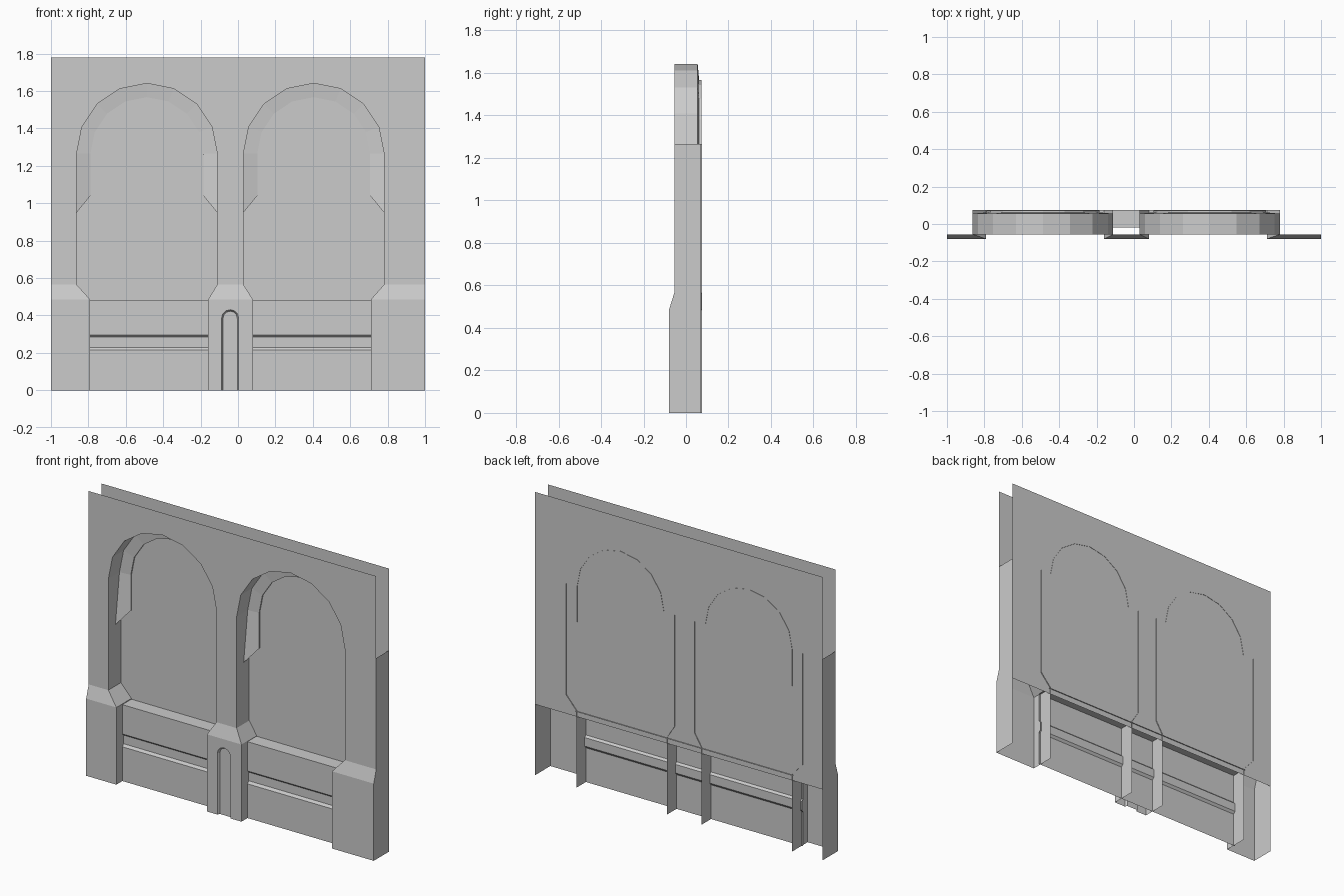
import bpy, math

if "Cube" in bpy.data.objects:
    bpy.data.objects.remove(bpy.data.objects["Cube"])

FRONT, BASE, BACK = -0.055, -0.08, 0.07     # depth planes
SPRING, TOP = 1.265, 1.78                   # arch spring line, wall top
CENTRES = (-0.487, 0.405)
R_OUT, R_IN = 0.376, 0.302


def mesh(name, verts, faces):
    me = bpy.data.meshes.new(name)
    me.from_pydata(verts, [], faces)
    me.update()
    ob = bpy.data.objects.new(name, me)
    bpy.context.collection.objects.link(ob)
    return ob


def grid(name, rows, skip=()):
    """Skin equal-length rows of points with quads."""
    n = len(rows[0])
    faces = [(r * n + i, r * n + i + 1, (r + 1) * n + i + 1, (r + 1) * n + i)
             for r in range(len(rows) - 1) for i in range(n - 1)
             if (r, i) not in skip]
    return mesh(name, [p for row in rows for p in row], faces)


def sheet(name, outline, y):
    """Flat upright polygon from an x,z outline."""
    return mesh(name, [(x, y, z) for x, z in outline], [tuple(range(len(outline)))])


def arc(cx, cz, r, n=8):
    """Half circle from left to right over the top."""
    return [(cx - r * math.cos(math.pi * i / n), cz + r * math.sin(math.pi * i / n))
            for i in range(n + 1)]


def at(path, y):
    return [(x, y, z) for x, z in path]


# Upper wall with both arch notches
outline = [(-1, SPRING)]
for c in CENTRES:
    outline += arc(c, SPRING, R_OUT)
outline += [(1, SPRING), (1, TOP), (-1, TOP)]
sheet("upper_wall", outline, FRONT)

# Back wall
sheet("back_wall", [(-1, 0.445), (1, 0.445), (1, TOP), (-1, TOP)], BACK)


# Piers: wide base, sloped shoulder, narrow shaft
def pier(name, base, shaft, backs, skip=()):
    rows = []
    for z, y, (l, r) in ((0, BASE, base), (0.485, BASE, base),
                         (0.565, FRONT, shaft), (SPRING, FRONT, shaft)):
        rows.append([(l, backs[0], z), (l, y, z), (r, y, z), (r, backs[1], z)])
    return grid(name, rows, skip)


el, er = CENTRES[0] - R_OUT, CENTRES[0] + R_OUT
fl, fr = CENTRES[1] - R_OUT, CENTRES[1] + R_OUT
pier("left_pier", (-1, -0.79), (-1, el), (BACK, 0.075))
pier("centre_pier", (-0.16, 0.08), (er, fl), (0.075, 0.075), skip={(0, 1)})
pier("right_pier", (0.71, 1), (fr, 1), (0.075, BACK))

# Small niche in the centre pier base
NX = -0.042


def niche_path(r):
    return [(NX - r, 0)] + arc(NX, 0.385, r, 6) + [(NX + r, 0)]


sheet("niche_surround", [(-0.16, 0)] + niche_path(0.046)
      + [(0.08, 0), (0.08, 0.485), (-0.16, 0.485)], BASE)
grid("niche_reveal", [at(niche_path(0.038), BASE + 0.015), at(niche_path(0.046), BASE)])
sheet("niche_panel", niche_path(0.038)[::-1], BASE + 0.015)

# Arch soffits and the inner ring mouldings
for side, c in zip(("left", "right"), CENTRES):
    outer = arc(c, SPRING, R_OUT)
    grid(side + "_arch_soffit", [at(outer, 0.055), at(outer, FRONT)])
    inner = arc(c, SPRING, R_IN)
    inner = [(c - R_IN, 1.04)] + inner + [(c + R_IN, 1.04)]
    rim = at(outer, 0.055)
    rim = [(c - R_OUT, 0.015, 0.95)] + rim + [(c + R_OUT, 0.015, 0.95)]
    grid(side + "_arch_ring", [at(inner, 0.072), at(inner, 0.062), rim])

# Recessed lower panel with a grooved band and sill
profile = [(-0.02, 0), (-0.02, 0.215), (-0.008, 0.23), (-0.008, 0.284),
           (-0.02, 0.296), (-0.02, 0.48), (0.076, 0.48)]
grid("lower_panel_and_sill", [[(-0.8, y, z), (0.72, y, z)] for y, z in profile])
